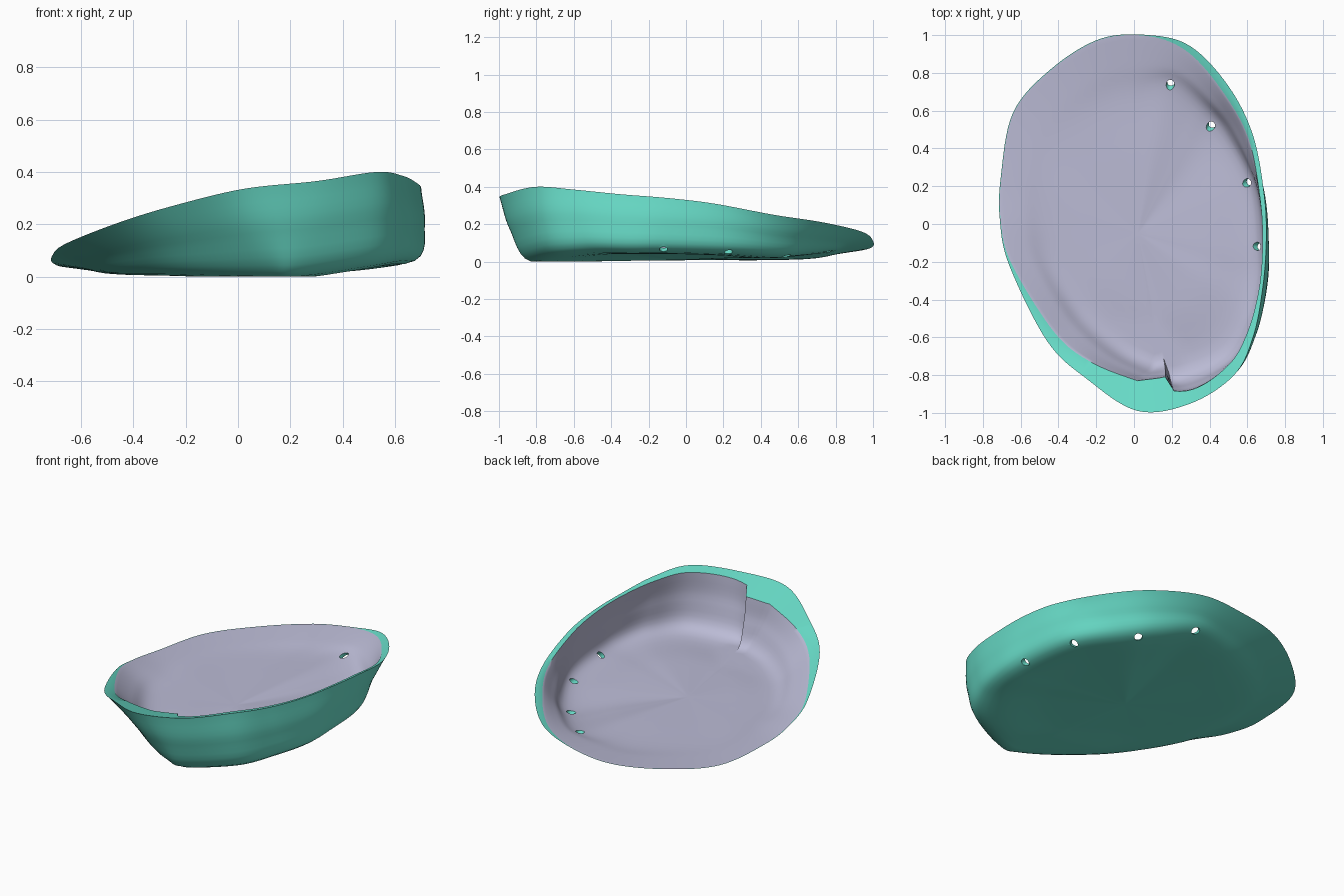
import bpy, bmesh, math
from mathutils import Vector as V

if "Cube" in bpy.data.objects:
    bpy.data.objects.remove(bpy.data.objects["Cube"])

# Sections round the shell: rim xyz, base edge xyz, lip width
SECTIONS = [
    (.70, -.10, .34, .67, -.12, .06, .02), (.69, .15, .31, .625, .22, .05, .025),
    (.63, .47, .25, .47, .49, .03, .03), (.50, .73, .21, .34, .62, .035, .045),
    (.30, .94, .16, .18, .73, .045, .035), (.08, 1.0, .11, .02, .70, .03, .006),
    (-.18, .98, .07, -.13, .66, .015, .004), (-.44, .82, .045, -.30, .54, .01, .004),
    (-.64, .59, .035, -.43, .39, .008, .004), (-.705, .25, .05, -.48, .17, .01, .004),
    (-.71, .02, .08, -.48, .0, .01, .004), (-.66, -.22, .125, -.44, -.21, .01, .015),
    (-.46, -.62, .205, -.28, -.48, .01, .06), (-.25, -.82, .27, -.07, -.68, .005, .09),
    (.02, -.99, .335, .12, -.80, 0, .16), (.30, -.95, .365, .23, -.82, 0, .07),
    (.53, -.80, .40, .50, -.70, .04, .06), (.63, -.60, .385, .62, -.50, .06, .04),
    (.68, -.35, .36, .67, -.30, .06, .02)]
SUB, STEPS = 8, 6
FOLD = 14.7
HUB = V((.02, -.05, .008))


def spline(a, b, c, d, t):
    return .5 * (2 * b + (c - a) * t + (2 * a - 5 * b + 4 * c - d) * t * t
                 + (3 * b - a - 3 * c + d) * t ** 3)


def section(u):
    n, i = len(SECTIONS), int(u)
    quad = [SECTIONS[(i + k) % n] for k in (-1, 0, 1, 2)]
    return [spline(*v, u - i) for v in zip(*quad)]


def outward(p):
    return V((p.x - HUB.x, p.y - HUB.y, 0)).normalized()


def profile(hub, base, rim, floor):
    # curve from the hub over the floor and base edge up the bulging wall
    swell = .1 if rim.x > 0 else max(.03, .1 + .2 * rim.x)
    mid = base.lerp(rim, .5) + outward(rim) * swell * max(0, rim.z - base.z)
    keys = [hub, hub.lerp(base, .55), base, mid, rim]
    keys = [2 * keys[0] - keys[1]] + keys + [2 * rim - mid]
    pts = [spline(*keys[k:k + 4], s / STEPS) for k in range(4) for s in range(STEPS)]
    pts.append(rim.copy())
    for p in pts:
        p.z = max(p.z, floor)
    return pts


def material(name, col):
    m = bpy.data.materials.new(name)
    m.diffuse_color = (*col, 1)
    m.use_nodes = True
    m.node_tree.nodes["Principled BSDF"].inputs["Base Color"].default_value = m.diffuse_color
    return m


teal = material("teal_outside", (.14, .72, .58))
pearl = material("pearl_inside", (.50, .50, .67))

# Shell wall: outer skin, teal lip, then inner skin back to the middle
bm = bmesh.new()
cols = []
for j in range(len(SECTIONS) * SUB):
    u = j / SUB
    s = section(u)
    rim, base, w = V(s[:3]), V(s[3:6]), max(.004, s[6])
    # fold: inner skin swells inward, then drops back sharply
    fold = .08 * (u - FOLD + .7) / .7 if FOLD - .7 < u < FOLD else 0
    lip = rim - outward(rim) * (w + fold) - V((0, 0, .3 * (w + fold - .004)))
    inset = .025 + fold + .5 * max(0, w - .06)
    inner = base - outward(base) * inset + V((0, 0, .018))
    pts = profile(HUB, base, rim, 0)
    pts += profile(HUB + V((0, 0, .018)), inner, lip, .018)[::-1]
    cols.append([bm.verts.new(p) for p in pts])
half = len(cols[0]) // 2
for j, a in enumerate(cols):
    b = cols[(j + 1) % len(cols)]
    for k in range(len(a) - 1):
        f = bm.faces.new((a[k], b[k], b[k + 1], a[k + 1]))
        f.material_index = 1 if k >= half else 0
bmesh.ops.remove_doubles(bm, verts=bm.verts, dist=1e-5)
bmesh.ops.recalc_face_normals(bm, faces=bm.faces)
me = bpy.data.meshes.new("shell")
bm.to_mesh(me)
bm.free()
shell = bpy.data.objects.new("shell", me)
bpy.context.collection.objects.link(shell)
me.materials.append(teal)
me.materials.append(pearl)

# Row of breathing holes along the base edge
for x, y, z in [(.67, -.12, .07), (.615, .225, .055), (.415, .53, .035), (.195, .75, .06)]:
    p = V((x, y, z))
    d = outward(p) * .78 - V((0, 0, .62))
    bpy.ops.mesh.primitive_cylinder_add(vertices=16, radius=.022, depth=.22, location=p)
    cutter = bpy.context.object
    cutter.name = "hole_cutter"
    cutter.hide_render = True
    cutter.rotation_euler = d.to_track_quat('Z', 'Y').to_euler()
    cutter.data.materials.append(teal)
    bpy.context.view_layer.objects.active = shell
    mod = shell.modifiers.new("hole", 'BOOLEAN')
    mod.operation, mod.solver, mod.object = 'DIFFERENCE', 'EXACT', cutter
    bpy.ops.object.modifier_apply(modifier=mod.name)
    bpy.data.objects.remove(cutter)

bpy.ops.object.select_all(action='DESELECT')
shell.select_set(True)
bpy.context.view_layer.objects.active = shell
bpy.ops.object.shade_smooth_by_angle(angle=math.radians(45))
